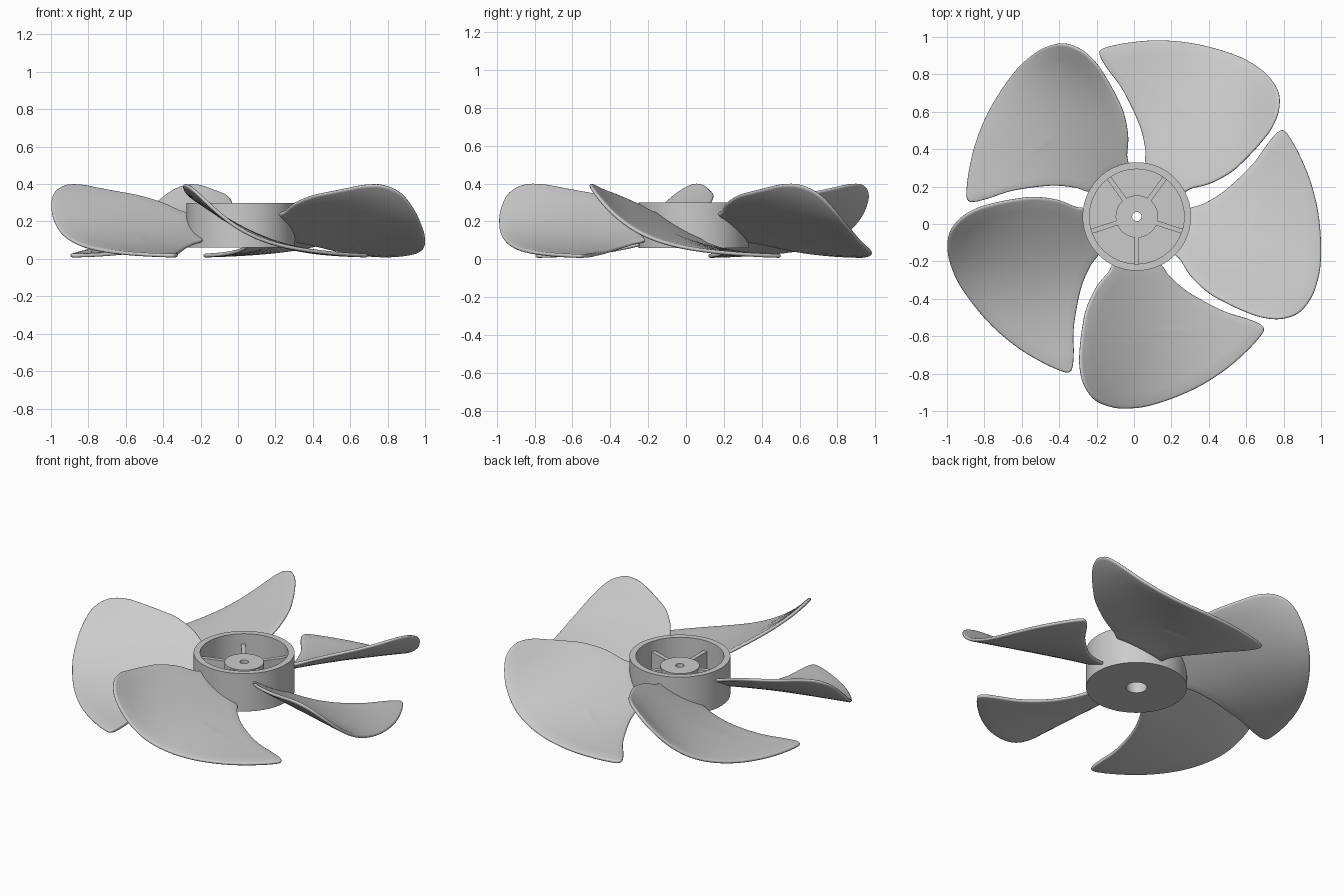
import bpy, bmesh, math
from mathutils import Vector, Matrix

if "Cube" in bpy.data.objects:
    bpy.data.objects.remove(bpy.data.objects["Cube"])

CENTRE = Vector((0.015, 0.04, 0))


def finish(bm, name, angle=35):
    bmesh.ops.recalc_face_normals(bm, faces=bm.faces)
    me = bpy.data.meshes.new(name)
    bm.to_mesh(me)
    bm.free()
    ob = bpy.data.objects.new(name, me)
    bpy.context.collection.objects.link(ob)
    bpy.ops.object.select_all(action='DESELECT')
    ob.select_set(True)
    bpy.context.view_layer.objects.active = ob
    bpy.ops.object.shade_smooth_by_angle(angle=math.radians(angle))
    return ob


def smooth_loop(pts, steps):
    # closed Catmull-Rom curve
    out, n = [], len(pts)
    for i in range(n):
        a, b, c, d = (Vector(pts[(i + k) % n]) for k in (-1, 0, 1, 2))
        for s in range(steps):
            t = s / steps
            out.append(0.5 * (2 * b + (c - a) * t + (2 * a - 5 * b + 4 * c - d) * t * t
                              + (3 * b - a - 3 * c + d) * t ** 3))
    return out


def height(x, y):
    # cambered blade: steep at the root, swept flat towards the tip
    w = 0.12
    inner = 0.015 + 0.66 * w * math.log(1 + math.exp((0.12 - y) / w))
    outer = 0.009 + 0.045 * math.exp(-3.8 * y)
    s = (x - 0.25) / 0.72
    return inner * (1 - s) + outer * s


def surface(p, offset):
    e = 0.001
    dx = (height(p.x + e, p.y) - height(p.x - e, p.y)) / (2 * e)
    dy = (height(p.x, p.y + e) - height(p.x, p.y - e)) / (2 * e)
    n = Vector((-dx, -dy, 1)).normalized()
    return Vector((p.x, p.y, height(p.x, p.y))) + n * offset


# Blade outline in plan, relative to the hub axis
OUTLINE = [(.27, .03), (.36, .07), (.47, .138), (.615, .275), (.70, .39), (.75, .448),
           (.785, .46), (.82, .42), (.87, .33), (.925, .20), (.965, .05), (.983, -.10),
           (.983, -.25), (.965, -.35), (.93, -.44), (.865, -.515), (.77, -.546),
           (.67, -.538), (.58, -.508), (.475, -.46), (.38, -.405), (.29, -.32),
           (.235, -.235), (.20, -.185), (.255, -.09)]


def make_blade(index):
    bm = bmesh.new()
    c = Vector((0.6, -0.12))
    half, bevel = 0.010, 0.012
    loop = smooth_loop(OUTLINE, 6)
    rings = [(d * bevel, 1) for d in (0, .15, .5, 1)] + [(bevel, k) for k in (.85, .7, .52, .34, .17)]

    def ring(d, k, side):
        t = math.sqrt(max(0, 1 - (1 - d / bevel) ** 2)) * half * side
        verts = []
        for p in loop:
            v = p - c
            verts.append(bm.verts.new(surface(c + v * (1 - d / v.length) * k, t)))
        return verts

    n = len(loop)
    rim = ring(0, 1, 1)
    for side in (1, -1):
        prev = rim
        for d, k in rings[1:]:
            cur = ring(d, k, side)
            for i in range(n):
                j = (i + 1) % n
                bm.faces.new((prev[i], prev[j], cur[j], cur[i]))
            prev = cur
        mid = bm.verts.new(surface(c, half * side))
        for i in range(n):
            bm.faces.new((prev[i], prev[(i + 1) % n], mid))
    m = Matrix.Translation(CENTRE) @ Matrix.Rotation(math.radians(72 * index), 4, 'Z')
    bmesh.ops.transform(bm, matrix=m, verts=bm.verts)
    finish(bm, f"blade_{index + 1}", 60)


for i in range(5):
    make_blade(i)

# Hub: turned cup with floor, central boss and stepped bore
profile = [(.06, .06), (.29, .06), (.29, .30), (.253, .30), (.253, .09), (.113, .09),
           (.113, .24), (.025, .24), (.025, .20), (.06, .20)]
SEG = 96
bm = bmesh.new()
cols = [[bm.verts.new(CENTRE + Vector((r * math.cos(a), r * math.sin(a), z))) for r, z in profile]
        for a in (2 * math.pi * s / SEG for s in range(SEG))]
for s in range(SEG):
    a, b = cols[s], cols[(s + 1) % SEG]
    for i in range(len(profile)):
        j = (i + 1) % len(profile)
        bm.faces.new((a[i], b[i], b[j], a[j]))
finish(bm, "hub")

# Ribs between boss and hub wall
for i in range(5):
    bm = bmesh.new()
    m = (Matrix.Translation(CENTRE) @ Matrix.Rotation(math.radians(-90 + 72 * i), 4, 'Z')
         @ Matrix.Translation((0.183, 0, 0.16)) @ Matrix.Diagonal((0.155, 0.026, 0.15, 1)))
    bmesh.ops.create_cube(bm, size=1, matrix=m)
    finish(bm, f"hub_rib_{i + 1}")
